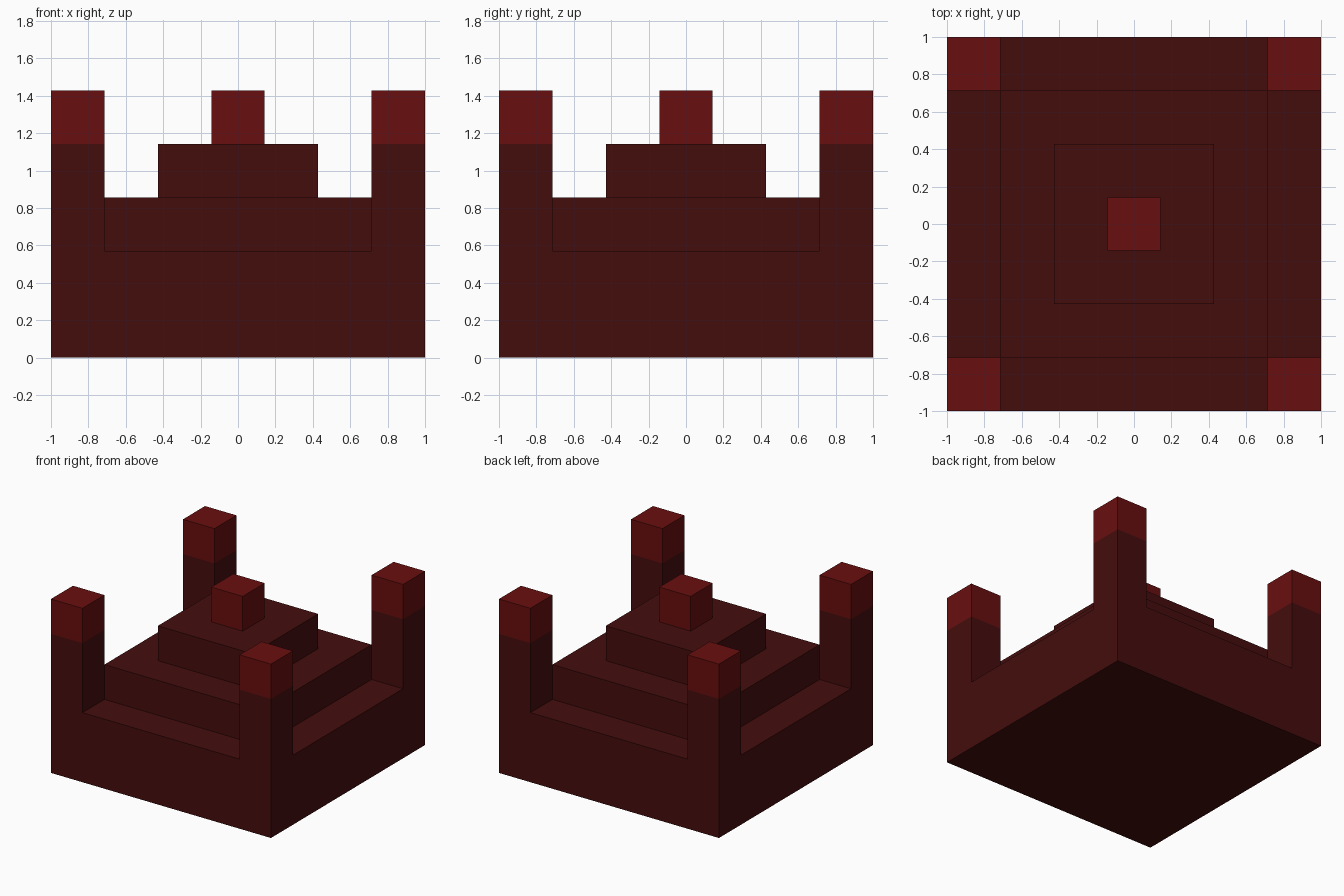
import bpy

cube = bpy.data.objects.get("Cube")
if cube:
    bpy.data.objects.remove(cube, do_unlink=True)

U = 2 / 7  # one block


def material(name, color):
    m = bpy.data.materials.new(name)
    m.use_nodes = True
    m.diffuse_color = color
    bsdf = next(n for n in m.node_tree.nodes if n.type == 'BSDF_PRINCIPLED')
    bsdf.inputs["Base Color"].default_value = color
    return m


dark = material("dark maroon", (0.06, 0.004, 0.004, 1))
bright = material("deep red", (0.141, 0.0045, 0.0045, 1))


def block(name, width, bottom, top, mat, x=0, y=0):
    """Square block, measured in block units."""
    bpy.ops.mesh.primitive_cube_add(size=1, location=(x * U, y * U, (bottom + top) / 2 * U))
    ob = bpy.context.object
    ob.name = name
    ob.scale = (width * U, width * U, (top - bottom) * U)
    bpy.ops.object.transform_apply(location=False, rotation=False, scale=True)
    ob.data.materials.append(mat)


# Stepped pyramid
block("base", 7, 0, 2, dark)
block("middle_tier", 5, 2, 3, dark)
block("upper_tier", 3, 3, 4, dark)
block("centre_cap", 1, 4, 5, bright)

# Corner posts with red caps
for side, x in (("left", 3), ("right", -3)):
    for end, y in (("front", -3), ("back", 3)):
        block(f"{end}_{side}_post", 1, 2, 4, dark, x, y)
        block(f"{end}_{side}_cap", 1, 4, 5, bright, x, y)
